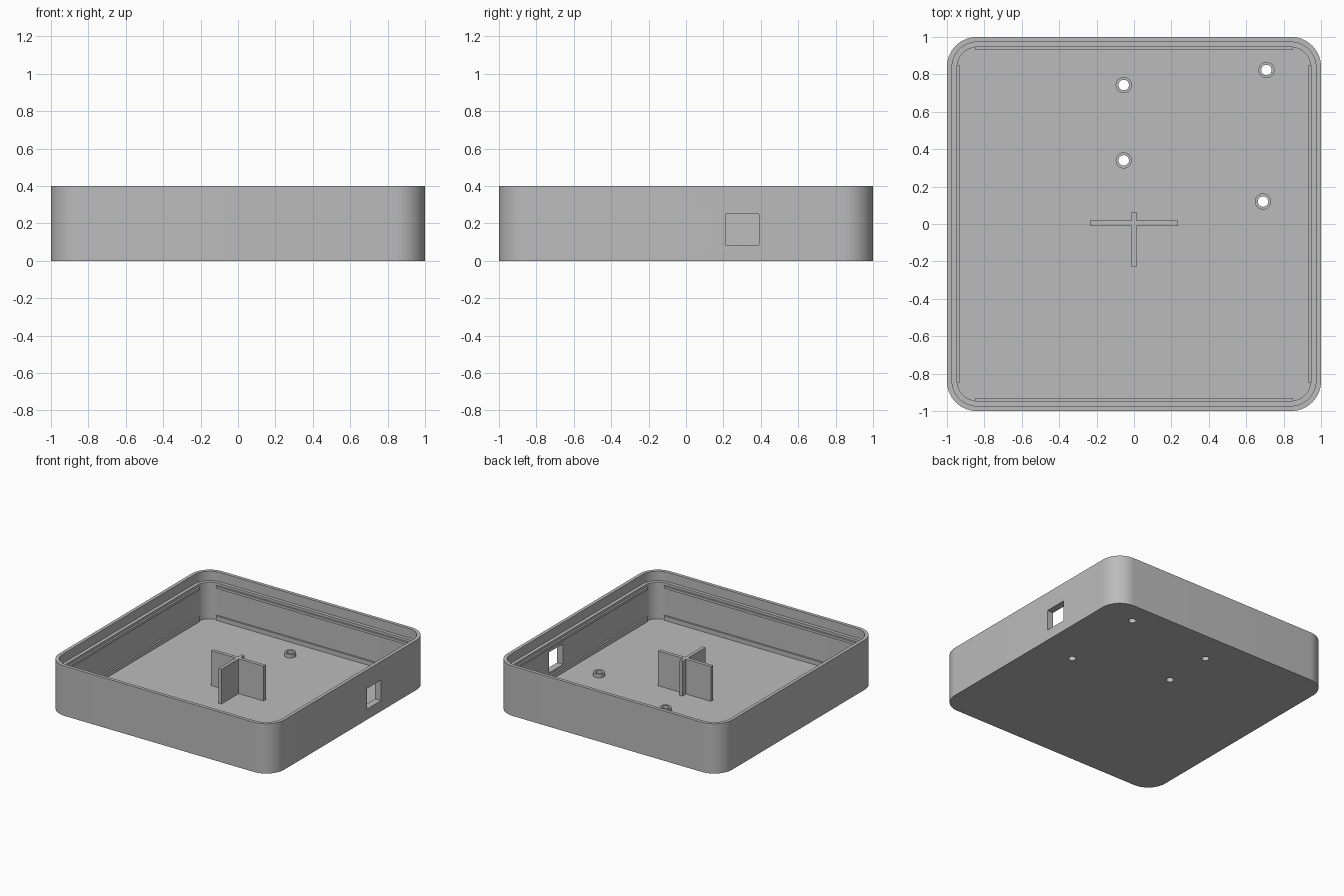
import bpy, bmesh, math

if "Cube" in bpy.data.objects:
    bpy.data.objects.remove(bpy.data.objects["Cube"], do_unlink=True)

grey = bpy.data.materials.new("plain_grey")
grey.use_nodes = True
grey.diffuse_color = (0.5, 0.5, 0.5, 1)
grey.node_tree.nodes["Principled BSDF"].inputs["Base Color"].default_value = (0.5, 0.5, 0.5, 1)

FLOOR, LEDGE, TOP = 0.03, 0.325, 0.4
WALL, LIP = 0.946, 0.973


def finish(name, bm, smooth=False):
    bmesh.ops.recalc_face_normals(bm, faces=bm.faces)
    mesh = bpy.data.meshes.new(name)
    bm.to_mesh(mesh)
    bm.free()
    mesh.materials.append(grey)
    obj = bpy.data.objects.new(name, mesh)
    bpy.context.collection.objects.link(obj)
    if smooth:
        shade(obj)
    return obj


def select(obj):
    bpy.ops.object.select_all(action='DESELECT')
    obj.select_set(True)
    bpy.context.view_layer.objects.active = obj


def shade(obj):
    select(obj)
    bpy.ops.object.shade_smooth_by_angle(angle=math.radians(30))


def rounded_square(half, radius, steps=14):
    pts = []
    for quarter in range(4):
        mid = math.radians(45 + 90 * quarter)
        cx = math.copysign(half - radius, math.cos(mid))
        cy = math.copysign(half - radius, math.sin(mid))
        for i in range(steps + 1):
            a = math.pi / 2 * (quarter + i / steps)
            pts.append((cx + radius * math.cos(a), cy + radius * math.sin(a)))
    return pts


def loft(name, rings, closed=False):
    """Join rings of points; either cap both ends or join last to first."""
    bm = bmesh.new()
    loops = [[bm.verts.new((x, y, z)) for x, y in pts] for pts, z in rings]
    pairs = list(zip(loops, loops[1:]))
    if closed:
        pairs.append((loops[-1], loops[0]))
    else:
        bm.faces.new(loops[0])
        bm.faces.new(loops[-1])
    for a, b in pairs:
        for i in range(len(a)):
            j = (i + 1) % len(a)
            bm.faces.new((a[i], a[j], b[j], b[i]))
    return finish(name, bm, smooth=True)


def box(name, x0, x1, y0, y1, z0, z1):
    bm = bmesh.new()
    bmesh.ops.create_cube(bm, size=1)
    for v in bm.verts:
        v.co.x = x1 if v.co.x > 0 else x0
        v.co.y = y1 if v.co.y > 0 else y0
        v.co.z = z1 if v.co.z > 0 else z0
    return finish(name, bm)


def circle(cx, cy, r, n=32):
    return [(cx + r * math.cos(math.tau * i / n), cy + r * math.sin(math.tau * i / n))
            for i in range(n)]


def cut(target, cutter):
    select(target)
    mod = target.modifiers.new("cut", 'BOOLEAN')
    mod.operation = 'DIFFERENCE'
    mod.solver = 'EXACT'
    mod.object = cutter
    bpy.ops.object.modifier_apply(modifier=mod.name)
    bpy.data.objects.remove(cutter, do_unlink=True)


# Open tray with a thin stepped lip
outer = rounded_square(1.0, 0.16)
lip = rounded_square(LIP, 0.135)
wall = rounded_square(WALL, 0.11)
tray = loft("tray", [(outer, 0), (outer, TOP), (lip, TOP), (lip, LEDGE),
                     (wall, LEDGE), (wall, FLOOR)])

# Square port in the left wall
cut(tray, box("port_cutter", 0.9, 1.1, 0.21, 0.39, 0.085, 0.25))

# Screw standoffs with holes through the floor
spots = [(-0.055, 0.743), (-0.055, 0.34), (0.708, 0.823), (0.69, 0.12)]
for n, (x, y) in enumerate(spots, 1):
    hole, rim = circle(x, y, 0.028), circle(x, y, 0.043)
    cut(tray, loft("hole_cutter", [(hole, -0.1), (hole, 0.1)]))
    loft(f"standoff_{n}", [(rim, FLOOR - 0.005), (rim, 0.06), (hole, 0.06),
                           (hole, FLOOR - 0.005)], closed=True)
shade(tray)

# Straight ridges under the lip and along the floor on all four walls
for level, z0, z1 in (("upper", 0.285, 0.305), ("lower", FLOOR - 0.005, 0.065)):
    for side, s in (("left", 1), ("right", -1)):
        a, b = sorted((s * 0.932, s * (WALL + 0.005)))
        box(f"{level}_ridge_{side}", a, b, -0.85, 0.85, z0, z1)
    for side, s in (("back", 1), ("front", -1)):
        a, b = sorted((s * 0.932, s * (WALL + 0.005)))
        box(f"{level}_ridge_{side}", -0.85, 0.85, a, b, z0, z1)

# Crossed support plates in the middle
box("cross_plate_wide", -0.235, 0.235, -0.01, 0.018, FLOOR - 0.005, 0.31)
box("cross_plate_deep", -0.013, 0.013, -0.23, 0.063, FLOOR - 0.005, 0.31)
